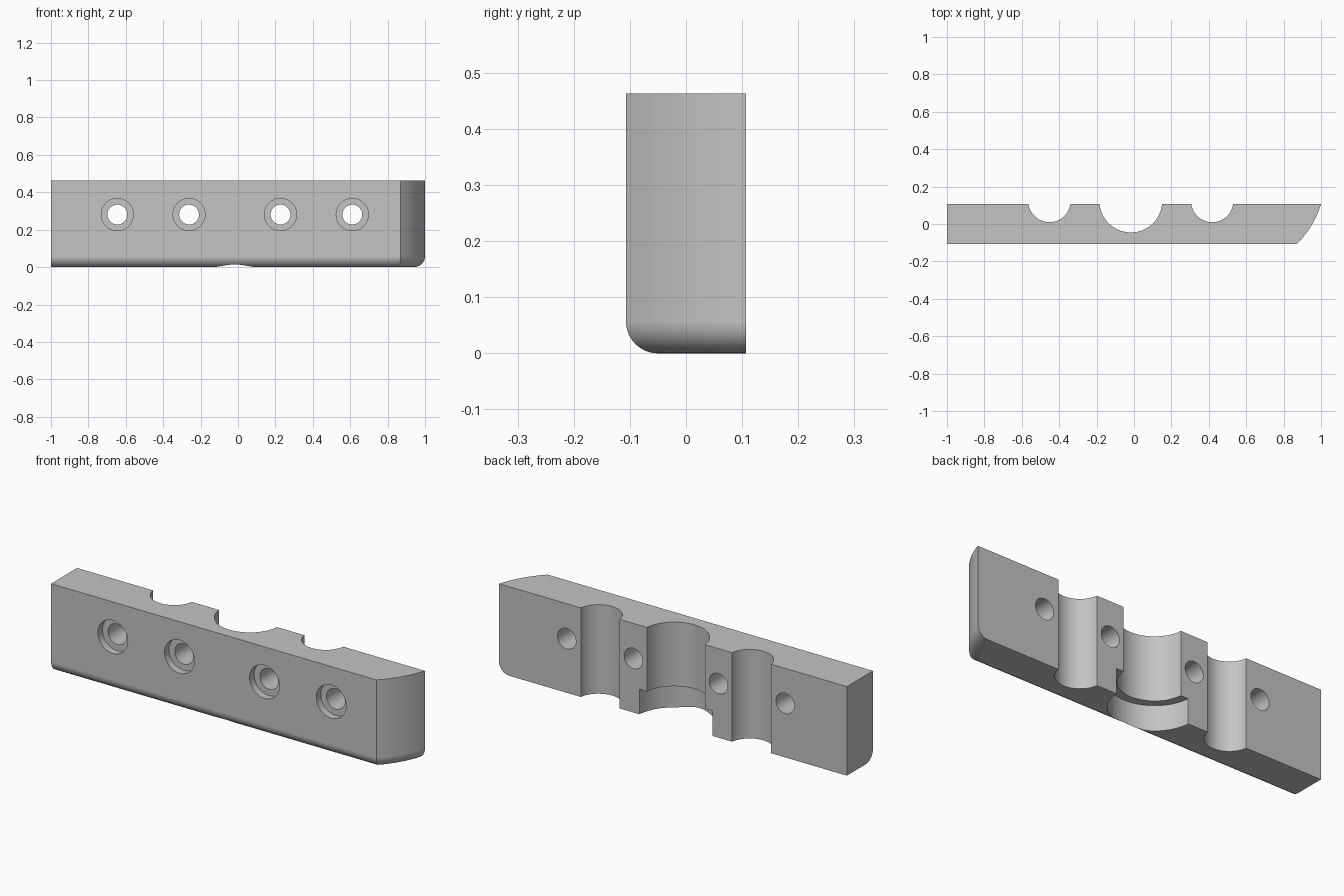
import bpy, bmesh, math
from mathutils import Matrix

cube = bpy.data.objects.get("Cube")
if cube:
    bpy.data.objects.remove(cube, do_unlink=True)

HALF_Y, HEIGHT, FILLET = 0.107, 0.463, 0.057
MID_X = -0.017                 # symmetry line of the holes and grooves
GROOVE_Y = 0.1225              # groove axes lie just behind the back face
ARC_X, ARC_Y, ARC_R = 0.521, 0.251, 0.5   # curved right-hand end

grey = bpy.data.materials.new("plain grey")
grey.use_nodes = True
colour = (0.55, 0.55, 0.55, 1)
grey.diffuse_color = colour
grey.node_tree.nodes["Principled BSDF"].inputs["Base Color"].default_value = colour


def new_object(name, bm):
    bmesh.ops.recalc_face_normals(bm, faces=bm.faces)
    mesh = bpy.data.meshes.new(name)
    bm.to_mesh(mesh)
    bm.free()
    mesh.materials.append(grey)
    obj = bpy.data.objects.new(name, mesh)
    bpy.context.collection.objects.link(obj)
    return obj


def outline(inset, steps=20):
    """Plan outline with the front and curved end moved inward."""
    front = -HALF_Y + inset
    points = [(-1, HALF_Y), (-1, front)]
    for i in range(steps + 1):
        y = front + (HALF_Y - front) * i / steps
        points.append((ARC_X + math.sqrt((ARC_R - inset) ** 2 - (y - ARC_Y) ** 2), y))
    return points


def make_bar(segments=12):
    """Bar lofted through outlines, with a rounded lower front and end edge."""
    bm = bmesh.new()
    levels = []
    for i in range(segments + 1):
        a = math.pi / 2 * i / segments
        levels.append((FILLET * (1 - math.sin(a)), FILLET * (1 - math.cos(a))))
    levels = [(HEIGHT, 0)] + levels
    rings = [[bm.verts.new((x, y, z)) for x, y in outline(d)] for z, d in levels]
    for upper, lower in zip(rings, rings[1:]):
        for j in range(1, len(upper) - 1):
            bm.faces.new((upper[j], upper[j + 1], lower[j + 1], lower[j]))
    # flat top, bottom, left end and back
    bm.faces.new(rings[0])
    bm.faces.new(rings[-1])
    bm.faces.new([r[1] for r in rings] + [rings[-1][0]] + [r[0] for r in rings[-2::-1]])
    bm.faces.new([r[-1] for r in rings] + [r[0] for r in reversed(rings)])
    # merge the repeated points along the straight back-left edge
    spare = [r[0] for r in rings[1:-1]]
    bmesh.ops.dissolve_verts(bm, verts=spare)
    return new_object("mounting_bar", bm)


def cut_cylinder(target, radius, centre, length, along_y=False, sides=64):
    bm = bmesh.new()
    turn = Matrix.Rotation(math.pi / 2, 4, "X") if along_y else Matrix()
    bmesh.ops.create_cone(bm, cap_ends=True, segments=sides, radius1=radius,
                          radius2=radius, depth=length,
                          matrix=Matrix.Translation(centre) @ turn)
    cutter = new_object("cutter", bm)
    cutter.hide_render = True
    mod = target.modifiers.new("cut", "BOOLEAN")
    mod.operation, mod.solver, mod.object = "DIFFERENCE", "EXACT", cutter
    bpy.context.view_layer.objects.active = target
    bpy.ops.object.modifier_apply(modifier=mod.name)
    bpy.data.objects.remove(cutter, do_unlink=True)


bar = make_bar()

# central groove with a wider recess at its foot
cut_cylinder(bar, 0.1676, (MID_X, GROOVE_Y, 0.25), 1, sides=96)
cut_cylinder(bar, 0.21, (MID_X, GROOVE_Y, 0), 0.26, sides=96)

for side in (-1, 1):
    # side grooves
    cut_cylinder(bar, 0.113, (MID_X + side * 0.435, GROOVE_Y, 0.25), 1)
    # counterbored screw holes
    for offset in (0.2445, 0.628):
        x = MID_X + side * offset
        cut_cylinder(bar, 0.053, (x, 0, 0.281), 1, True, 48)
        cut_cylinder(bar, 0.086, (x, -HALF_Y, 0.281), 0.074, True, 48)

# smooth curved walls, crisp edges
bpy.ops.object.select_all(action="DESELECT")
bar.select_set(True)
bpy.context.view_layer.objects.active = bar
bpy.ops.object.shade_smooth_by_angle(angle=math.radians(25))
weighted = bar.modifiers.new("even_shading", "WEIGHTED_NORMAL")
weighted.keep_sharp = True
